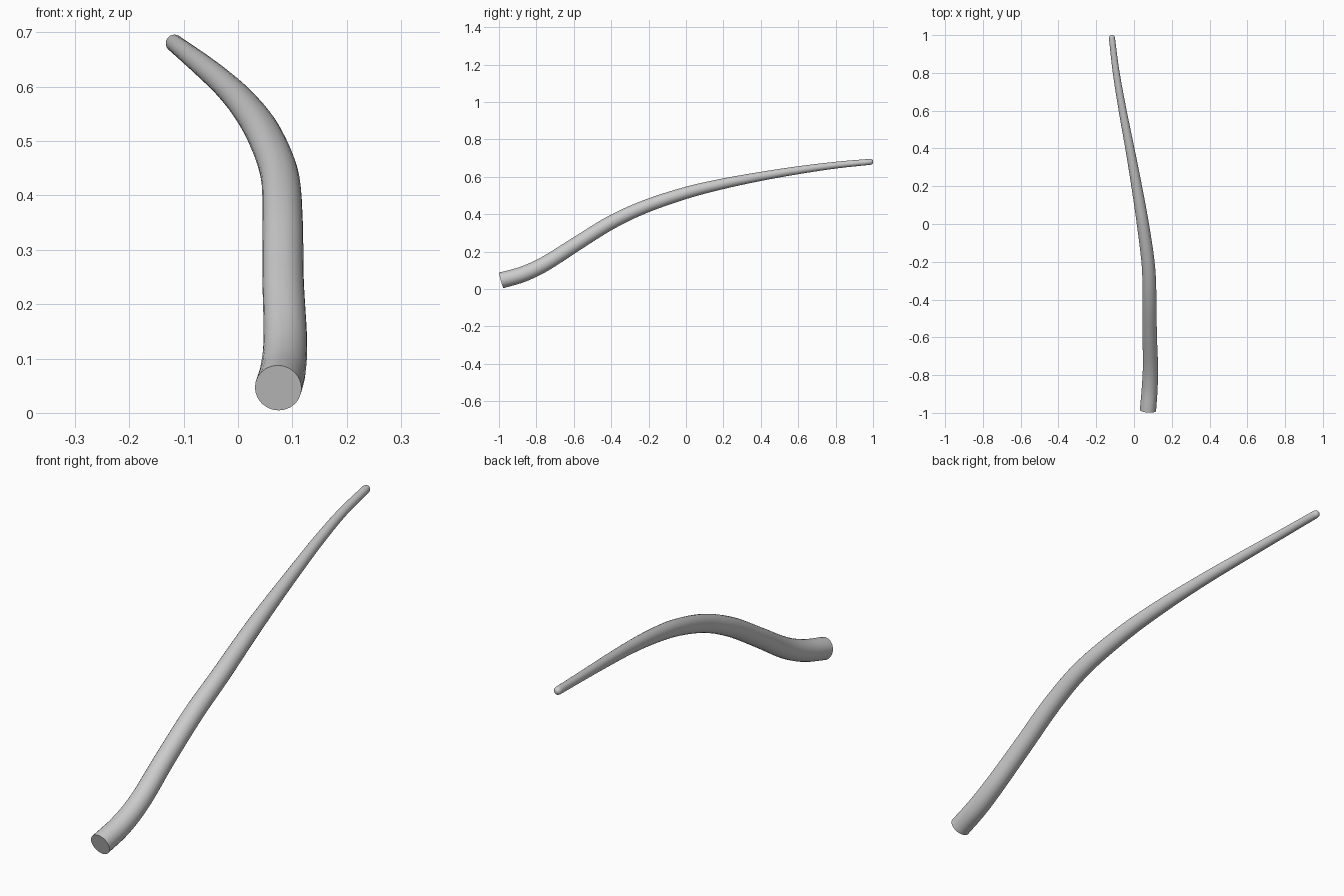
import bpy, bmesh, math
from mathutils import Vector

if "Cube" in bpy.data.objects:
    bpy.data.objects.remove(bpy.data.objects["Cube"])

SIDES = 24
STEPS = 6

# Centre line of the branch: x, y, z, radius
PATH = [
    (0.074, -0.987, 0.046, 0.043),
    (0.083, -0.87, 0.08, 0.042),
    (0.087, -0.75, 0.137, 0.040),
    (0.083, -0.58, 0.245, 0.038),
    (0.082, -0.40, 0.356, 0.037),
    (0.076, -0.22, 0.440, 0.035),
    (0.047, 0.00, 0.514, 0.032),
    (0.014, 0.20, 0.563, 0.028),
    (-0.022, 0.40, 0.602, 0.024),
    (-0.060, 0.60, 0.635, 0.021),
    (-0.094, 0.80, 0.662, 0.018),
    (-0.117, 0.985, 0.680, 0.016),
]


def catmull(p0, p1, p2, p3, t):
    return 0.5 * (2 * p1 + (p2 - p0) * t + (2 * p0 - 5 * p1 + 4 * p2 - p3) * t * t
                  + (3 * p1 - p0 - 3 * p2 + p3) * t ** 3)


# Smooth samples along the path
pts = [Vector(p) for p in PATH]
ext = [2 * pts[0] - pts[1]] + pts + [2 * pts[-1] - pts[-2]]
samples = []
for i in range(len(pts) - 1):
    samples += [catmull(*ext[i:i + 4], k / STEPS) for k in range(STEPS)]
samples.append(pts[-1])

# Rounded tip rings
end_dir = (samples[-1] - samples[-2]).to_3d().normalized()
tip, r = samples[-1].to_3d(), samples[-1].w
for a in (22, 45, 65, 80):
    c = tip + end_dir * r * math.sin(math.radians(a))
    samples.append(Vector((*c, r * math.cos(math.radians(a)))))

# Loft circular rings along the samples
bm = bmesh.new()
rings = []
for i, s in enumerate(samples):
    a = samples[max(i - 1, 0)].to_3d()
    b = samples[min(i + 1, len(samples) - 1)].to_3d()
    d = (b - a).normalized()
    side = d.cross(Vector((0, 0, 1))).normalized()
    up = side.cross(d)
    rings.append([bm.verts.new(s.to_3d() + s.w * (side * math.cos(t) + up * math.sin(t)))
                  for t in (2 * math.pi * k / SIDES for k in range(SIDES))])
for lo, hi in zip(rings, rings[1:]):
    for k in range(SIDES):
        n = (k + 1) % SIDES
        bm.faces.new((lo[k], lo[n], hi[n], hi[k]))
bm.faces.new(rings[0])
bm.faces.new(rings[-1])
bmesh.ops.recalc_face_normals(bm, faces=bm.faces)

# Branch object, smooth with a sharp cut end
mesh = bpy.data.meshes.new("branch")
bm.to_mesh(mesh)
bm.free()
branch = bpy.data.objects.new("branch", mesh)
bpy.context.collection.objects.link(branch)
bpy.context.view_layer.objects.active = branch
branch.select_set(True)
bpy.ops.object.shade_smooth_by_angle(angle=math.radians(40))
